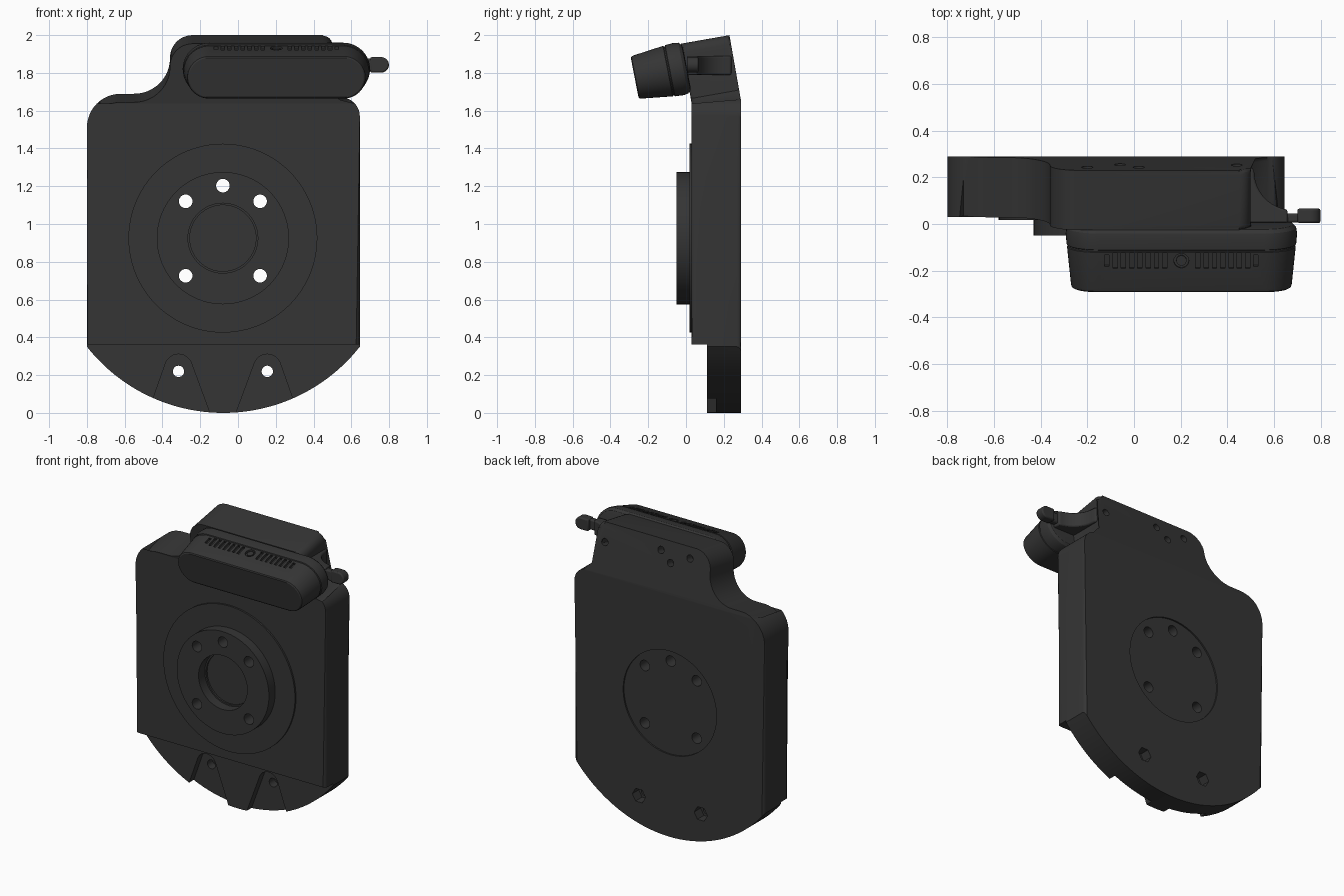
import bpy, bmesh, math
from mathutils import Matrix, Vector

if "Cube" in bpy.data.objects:
    bpy.data.objects.remove(bpy.data.objects["Cube"])

dark = bpy.data.materials.new("dark_plastic")
dark.diffuse_color = (0.035, 0.035, 0.035, 1)
dark.use_nodes = True
dark.node_tree.nodes["Principled BSDF"].inputs["Base Color"].default_value = dark.diffuse_color
CX, CZ = -0.08, 0.92          # centre of the round plate


def finish(bm, name):
    bmesh.ops.recalc_face_normals(bm, faces=bm.faces[:])
    me = bpy.data.meshes.new(name)
    bm.to_mesh(me)
    bm.free()
    ob = bpy.data.objects.new(name, me)
    bpy.context.collection.objects.link(ob)
    me.materials.append(dark)
    return ob


def arc(cx, cz, r, a0, a1, n=12):
    return [(cx + r * math.cos(math.radians(a0 + (a1 - a0) * i / n)),
             cz + r * math.sin(math.radians(a0 + (a1 - a0) * i / n))) for i in range(n + 1)]


def prism_bm(pts, lo, hi, axis='y'):
    """Extrude a flat outline along y (points are x,z) or along z (points are x,y)."""
    bm = bmesh.new()
    rings = [[bm.verts.new((a, h, b) if axis == 'y' else (a, b, h)) for a, b in pts] for h in (lo, hi)]
    bm.faces.new(rings[0])
    bm.faces.new(rings[1])
    n = len(pts)
    for i in range(n):
        j = (i + 1) % n
        bm.faces.new((rings[0][i], rings[0][j], rings[1][j], rings[1][i]))
    return bm


def disc(name, x, z, r, y0, y1, n=64, bevel=0):
    bm = prism_bm(arc(x, z, r, 0, 360 - 360 / n, n - 1), y0, y1)
    if bevel:
        es = [e for e in bm.edges if all(abs(v.co.y - y0) < 1e-5 for v in e.verts)]
        bmesh.ops.bevel(bm, geom=es, offset=bevel, segments=2, profile=0.5, affect='EDGES')
    return finish(bm, name)


def cut(target, *cutters):
    bpy.context.view_layer.objects.active = target
    for c in cutters:
        c.hide_render = True
        m = target.modifiers.new("cut", 'BOOLEAN')
        m.operation, m.solver, m.object = 'DIFFERENCE', 'EXACT', c
        bpy.ops.object.modifier_apply(modifier=m.name)
        bpy.data.objects.remove(c)


# Body plate: outline with shoulders and neck, arc at the bottom
a = math.degrees(math.asin(0.7225 / 0.92))
outline = (arc(-0.62, 1.51, 0.18, 180, 90) + arc(-0.55, 1.88, 0.19, 270, 360)
           + arc(-0.24, 1.885, 0.12, 180, 90) + arc(0.45, 1.955, 0.05, 90, 0, 6)
           + [(0.50, 1.71), (0.525, 1.69)] + arc(0.545, 1.57, 0.10, 75, 0, 8)
           + arc(-0.0775, CZ, 0.92, -90 + a, -90 - a, 48))
bm = prism_bm(outline, 0.03, 0.29)
rim = [e for e in bm.edges if abs(e.verts[0].co.y - e.verts[1].co.y) < 1e-5
       and min(v.co.z for v in e.verts) > 0.34 and max(v.co.z for v in e.verts) > 0.5]
bmesh.ops.bevel(bm, geom=rim, offset=0.02, segments=3, profile=0.5, affect='EDGES')

# Lean the neck forward above the bend line
pivot, tilt, half = Vector((0, 0.29, 1.66)), math.radians(10), math.radians(5)
normal = Vector((0, -math.sin(half), math.cos(half)))
bmesh.ops.bisect_plane(bm, geom=bm.verts[:] + bm.edges[:] + bm.faces[:], plane_co=pivot, plane_no=normal)
upper = [v for v in bm.verts if (v.co - pivot).dot(normal) > 1e-4]
bmesh.ops.rotate(bm, verts=upper, cent=pivot, matrix=Matrix.Rotation(tilt, 3, 'X'))
body = finish(bm, "body_plate")

# Step back the lower lip and cut the two tapered pockets and screw holes in it
cut(body, finish(prism_bm([(-1, -0.1), (1, -0.1), (1, 0.363), (-1, 0.363)], -0.2, 0.11), "lip_cutter"))
for s in (-1, 1):
    def mx(x):
        return CX + s * x
    pocket = ([(mx(0.055), -0.04)] + [(CX + s * (x - CX), z) for x, z in arc(0.155, 0.238, 0.073, 165, 15, 12)]
              + [(mx(0.41), -0.04)])
    cut(body, finish(prism_bm(pocket, 0.0, 0.16), "pocket_cutter"),
        disc("hole_cutter", mx(0.235), 0.22, 0.03, 0, 0.5, 24),
        disc("hex_cutter", mx(0.235), 0.22, 0.05, 0.22, 0.5, 6))

# Round inset on the back
cut(body, disc("inset_cutter", CX, CZ, 0.355, 0.28, 0.4))

# Raised ring and hub on the front
ring = disc("front_ring", CX, CZ + 0.005, 0.5, 0.018, 0.06, 96, 0.008)
hub = disc("hub", CX, CZ + 0.005, 0.35, -0.05, 0.05, 96, 0.012)
cut(hub, disc("bore_cutter", CX, CZ + 0.005, 0.185, -0.2, 0.2))
cut(ring, disc("bore_cutter", CX, CZ + 0.005, 0.175, -0.2, 0.034))

# Five bolt holes through everything
for x, z in [(0, 0.28)] + [(sx * 0.197, sz * 0.197) for sx in (-1, 1) for sz in (-1, 1)]:
    for part in (body, ring, hub):
        cut(part, disc("bolt_cutter", CX + x, CZ + 0.003 + z, 0.036, -0.3, 0.5, 24))

# Small blind screw holes on the back of the neck
for x, z in [(-0.2, 1.93), (0.02, 1.93), (-0.06, 1.865), (0.44, 1.875)]:
    c = disc("screw_cutter", x, z, 0.024, 0.23, 0.4, 20)
    c.data.transform(Matrix.Translation(pivot) @ Matrix.Rotation(tilt, 4, 'X') @ Matrix.Translation(-pivot))
    cut(body, c)

# Pod: lofted capsule sections, tipped downward (y, half width, half height)
sections = [(-0.277, 0.462, 0.106), (-0.272, 0.470, 0.113), (-0.262, 0.473, 0.116), (-0.098, 0.490, 0.136),
            (-0.095, 0.486, 0.132), (-0.089, 0.486, 0.132), (-0.086, 0.492, 0.138), (-0.04, 0.496, 0.141),
            (-0.015, 0.492, 0.137), (0.0, 0.478, 0.123), (0.004, 0.46, 0.105)]
bm = bmesh.new()
loops = []
for y, hw, hh in sections:
    pts = arc(hw - hh, 0, hh, -90, 90, 20) + arc(hh - hw, 0, hh, 90, 270, 20)
    loops.append([bm.verts.new((px, y, pz)) for px, pz in pts])
for p, q in zip(loops, loops[1:]):
    for i in range(len(p)):
        j = (i + 1) % len(p)
        bm.faces.new((p[i], p[j], q[j], q[i]))
bm.faces.new(loops[0])
bm.faces.new(loops[-1])
pod = finish(bm, "pod")

# Vent slots and round port on top of the pod
slots = bmesh.new()
for i in range(-9, 10):
    if abs(i) > 1:
        m = (Matrix.Translation((i * 0.0355, -0.135, 0.133)) @ Matrix.Rotation(math.radians(7), 4, 'X')
             @ Matrix.Diagonal((0.019, 0.07 if abs(i) < 9 else 0.05, 0.035, 1)))
        bmesh.ops.create_cube(slots, size=1, matrix=m)
cut(pod, finish(slots, "slot_cutter"))
port = bmesh.new()
bmesh.ops.create_cone(port, cap_ends=True, segments=24, radius1=0.032, radius2=0.032, depth=0.04,
                      matrix=Matrix.Translation((0, -0.135, 0.135)))
cut(pod, finish(port, "port_cutter"))
bm = bmesh.new()
bmesh.ops.create_cone(bm, cap_ends=True, segments=24, radius1=0.022, radius2=0.022, depth=0.04,
                      matrix=Matrix.Translation((0, -0.135, 0.108)))
button = finish(bm, "pod_button")
place = Matrix.Translation((0.203, 0.0, 1.828)) @ Matrix.Rotation(math.radians(11), 4, 'X')
for part in (pod, button):
    part.data.transform(place)

# Curved gusset and lever on the right of the neck
gusset = finish(prism_bm([(0.46, 0.005), (0.46, 0.24), (0.51, 0.24)] + arc(0.68, 0.225, 0.165, 180, 262, 10)
                         + [(0.66, 0.005)], 1.79, 1.89, 'z'), "lever_gusset")
lever = finish(prism_bm([(0.58, 1.808)] + arc(0.76, 1.8425, 0.0345, -90, 90, 12) + [(0.58, 1.877)],
                        0.006, 0.045), "lever_arm")
knob = finish(prism_bm([(0.70, 1.802)] + arc(0.758, 1.8425, 0.041, -90, 90, 16) + [(0.70, 1.883)],
                       0.004, 0.066), "lever_knob")
for part in (gusset, lever, knob):
    b = part.modifiers.new("soft_edges", 'BEVEL')
    b.width, b.segments, b.limit_method = 0.008, 2, 'ANGLE'

# Smooth shading with sharp edges kept
for ob in bpy.data.objects:
    ob.select_set(True)
bpy.context.view_layer.objects.active = body
bpy.ops.object.shade_smooth_by_angle(angle=math.radians(30))
